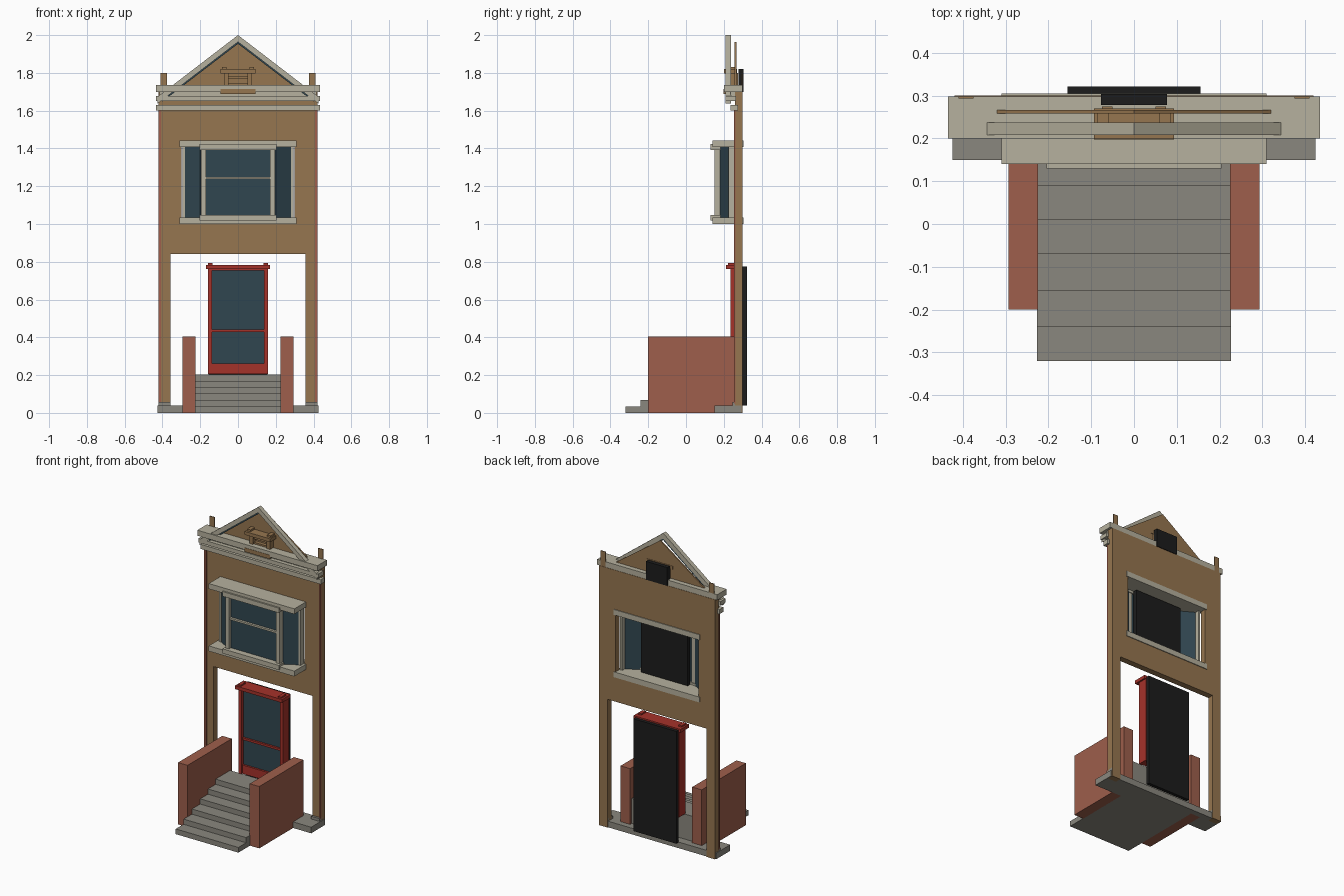
import bpy, bmesh
from mathutils import Matrix, Vector

if "Cube" in bpy.data.objects:
    bpy.data.objects.remove(bpy.data.objects["Cube"], do_unlink=True)


def material(name, r, g, b):
    m = bpy.data.materials.new(name)
    m.use_nodes = True
    m.diffuse_color = (r, g, b, 1)
    bsdf = m.node_tree.nodes["Principled BSDF"]
    bsdf.inputs["Base Color"].default_value = (r, g, b, 1)
    bsdf.inputs["Roughness"].default_value = 0.8
    return m


BROWN = material("brown wall", .305, .181, .080)
BEIGE = material("beige trim", .468, .440, .342)
BRICK = material("brick red", .342, .114, .072)
RED = material("door red", .376, .032, .023)
GREY = material("grey stone", .254, .243, .209)
GLASS = material("dark glass", .030, .061, .080)
BLACK = material("black backing", .012, .012, .012)


def finish(name, bm, mat):
    bmesh.ops.recalc_face_normals(bm, faces=bm.faces)
    mesh = bpy.data.meshes.new(name)
    bm.to_mesh(mesh)
    bm.free()
    mesh.materials.append(mat)
    ob = bpy.data.objects.new(name, mesh)
    bpy.context.collection.objects.link(ob)
    return ob


def box(name, mat, x, y, z):
    """Box between the (low, high) pairs x, y and z."""
    bm = bmesh.new()
    mid = Vector([(a + b) / 2 for a, b in (x, y, z)])
    size = [b - a for a, b in (x, y, z)]
    bmesh.ops.create_cube(bm, size=1, matrix=Matrix.Translation(mid) @ Matrix.Diagonal((*size, 1)))
    return finish(name, bm, mat)


def wide(name, mat, half, y, z):
    return box(name, mat, (-half, half), y, z)


def pair(name, mat, x, y, z):
    box("left_" + name, mat, x, y, z)
    box("right_" + name, mat, (-x[1], -x[0]), y, z)


def prism(name, mat, loops, low, high, axis="y"):
    """Fill outlines (later loops are holes) and extrude them along an axis."""
    bm = bmesh.new()
    for loop in loops:
        vs = [bm.verts.new((u, low, v) if axis == "y" else (u, v, low)) for u, v in loop]
        for a, b in zip(vs, vs[1:] + vs[:1]):
            bm.edges.new((a, b))
    bmesh.ops.triangle_fill(bm, edges=bm.edges[:], use_beauty=True)
    bmesh.ops.dissolve_limit(bm, angle_limit=.01, verts=bm.verts[:], edges=bm.edges[:])
    ret = bmesh.ops.extrude_face_region(bm, geom=bm.faces[:], use_keep_orig=True)
    shift = (0, high - low, 0) if axis == "y" else (0, 0, high - low)
    moved = [g for g in ret["geom"] if isinstance(g, bmesh.types.BMVert)]
    bmesh.ops.translate(bm, verts=moved, vec=shift)
    return finish(name, bm, mat)


# Facade wall with doorway notch and window hole
outline = [(-.42, 0), (-.358, 0), (-.358, .84), (.358, .84), (.358, 0),
           (.42, 0), (.42, 1.7), (-.42, 1.7)]
window_hole = [(-.3, 1.03), (.3, 1.03), (.3, 1.41), (-.3, 1.41)]
prism("facade_wall", BROWN, [outline, window_hole], .26, .3)
pair("edge_strip", BRICK, (.408, .422), (.253, .262), (.05, 1.62))
pair("roof_post", BROWN, (.375, .41), (.293, .298), (1.66, 1.8))

# Stone base and stairs
wide("base_slab", GREY, .425, (.15, .295), (0, .04))
pair("base_block", GREY, (.358, .42), (.245, .297), (.035, .058))
front_edges = (-.32, -.24, -.155, -.07, .01, .09)
for i, y in enumerate(front_edges):
    wide(f"step_{i + 1}", GREY, .227, (y, .24), (i * .034, (i + 1) * .034))
pair("stair_wall", BRICK, (.225, .294), (-.2, .257), (0, .405))

# Door
pair("door_jamb", RED, (.138, .16), (.235, .3), (.205, .77))
wide("door_kick_panel", RED, .14, (.242, .3), (.205, .262))
wide("door_rail", RED, .14, (.242, .27), (.427, .441))
wide("door_top_rail", RED, .14, (.242, .3), (.755, .775))
wide("door_header", RED, .17, (.212, .3), (.762, .784))
pair("door_header_cap", RED, (.135, .158), (.222, .27), (.784, .793))
wide("door_glass", GLASS, .14, (.255, .265), (.26, .757))
wide("door_backing", BLACK, .155, (.3, .322), (.04, .775))

# Bay window
for part, z, lip in (("sill", (1, 1.035), (1.018, 1.048)),
                     ("head", (1.408, 1.443), (1.392, 1.423))):
    wide("bay_" + part, BEIGE, .31, (.14, .305), z)
    wide("bay_lip_" + part, BEIGE, .205, (.13, .19), lip)
pair("bay_front_post", BEIGE, (.17, .195), (.15, .185), (1.035, 1.41))
pair("bay_rear_post", BEIGE, (.28, .295), (.225, .26), (1.035, 1.41))
wide("bay_rail", BEIGE, .17, (.155, .175), (1.238, 1.25))
wide("bay_front_glass", GLASS, .172, (.17, .178), (1.035, 1.41))
wide("bay_backing", BLACK, .17, (.2, .225), (1.04, 1.4))
for name, s in (("left", 1), ("right", -1)):
    pane = [(s * .2, .18), (s * .282, .228), (s * .278, .235), (s * .196, .187)]
    prism(name + "_bay_glass", GLASS, [pane], 1.035, 1.41, "z")

# Cornice mouldings
wide("cornice_low", BEIGE, .435, (.235, .275), (1.6, 1.63))
wide("cornice_middle", BEIGE, .435, (.21, .265), (1.652, 1.678))
wide("cornice_band", BEIGE, .415, (.235, .265), (1.672, 1.705))
wide("cornice_top", BEIGE, .435, (.2, .298), (1.7, 1.736))

# Gable: wall, sloped trim and a dark strip under the trim
prism("gable_wall", BROWN, [[(-.385, 1.69), (.385, 1.69), (0, 1.963)]], .258, .267)


def chevron(name, mat, half, top, foot, thick, y0, y1):
    pts = [(-half, foot), (0, top), (half, foot),
           (half, foot - thick), (0, top - thick), (-half, foot - thick)]
    prism(name, mat, [pts], y0, y1)


chevron("gable_trim", BEIGE, .425, 2, 1.674, .036, .208, .237)
chevron("gable_dark_strip", GLASS, .4, 1.966, 1.66, .012, .225, .236)

# Small attic window
wide("attic_header", BROWN, .093, (.2, .27), (1.798, 1.82))
pair("attic_header_cap", BROWN, (.06, .085), (.215, .265), (1.82, 1.832))
wide("attic_sill", BROWN, .093, (.198, .27), (1.688, 1.714))
pair("attic_post", BROWN, (.05, .075), (.225, .275), (1.712, 1.8))
for name, z in (("lower", 1.735), ("upper", 1.768)):
    wide(f"attic_{name}_bar", BROWN, .055, (.235, .26), (z, z + .012))
wide("attic_backing", BLACK, .077, (.278, .304), (1.7, 1.82))
